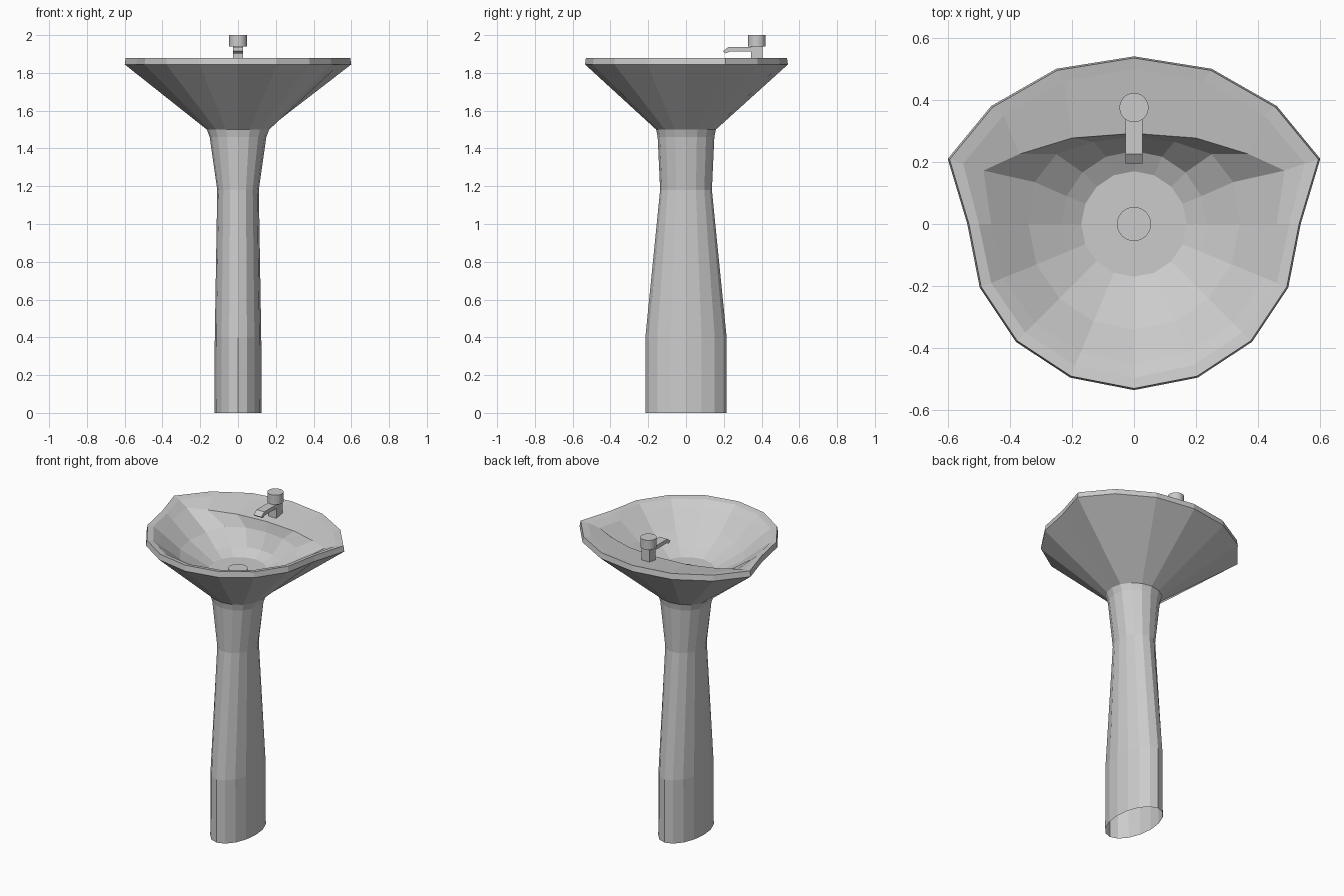
import bpy, bmesh, math
from mathutils import Vector

if "Cube" in bpy.data.objects:
    bpy.data.objects.remove(bpy.data.objects["Cube"])

SIDES = 16


def mirrored(half):
    """Half ring from back (x=0) to front (x=0) -> closed 16-point ring."""
    return half + [(-x, y, z) for x, y, z in reversed(half[1:-1])]


def ellipse(rx, ry, z):
    return [(rx * math.sin(a), ry * math.cos(a), z)
            for a in (2 * math.pi * i / SIDES for i in range(SIDES))]


def scaled(ring, s, z):
    return [(x * s, y * s, z) for x, y, _ in ring]


def make_object(name, bm):
    bmesh.ops.recalc_face_normals(bm, faces=bm.faces)
    mesh = bpy.data.meshes.new(name)
    bm.to_mesh(mesh)
    bm.free()
    obj = bpy.data.objects.new(name, mesh)
    bpy.context.collection.objects.link(obj)
    return obj


def loft(name, rings, cap_end=False):
    bm = bmesh.new()
    rows = [[bm.verts.new(p) for p in r] for r in rings]
    for a, b in zip(rows, rows[1:]):
        for i in range(SIDES):
            j = (i + 1) % SIDES
            bm.faces.new((a[i], a[j], b[j], b[i]))
    if cap_end:
        bm.faces.new(rows[-1])
    return make_object(name, bm)


def cylinder(name, r, x, y, z0, z1):
    bpy.ops.mesh.primitive_cylinder_add(vertices=24, radius=r, depth=z1 - z0,
                                        location=(x, y, (z0 + z1) / 2))
    bpy.context.object.name = name


# pedestal: round neck flowing into an elliptical foot, open underneath
loft("pedestal", [ellipse(.125, .215, 0), ellipse(.123, .215, .4),
                  ellipse(.11, .137, 1.18), ellipse(.15, .15, 1.46),
                  ellipse(.165, .158, 1.5)])

# basin: outer shell, rim, sloping back deck, bowl and floor in one surface
outline = mirrored([(x, y, 1.845) for x, y in (
    (0, .54), (.25, .50), (.46, .38), (.60, .21), (.537, 0),
    (.497, -.205), (.38, -.38), (.205, -.495), (0, -.535))])
rim_inner = mirrored([(x, y, 1.873) for x, y in (
    (0, .50), (.225, .46), (.42, .35), (.55, .195), (.50, 0),
    (.46, -.19), (.35, -.35), (.19, -.455), (0, -.495))])
deck_edge = mirrored([
    (0, .292, 1.842), (.2, .277, 1.842), (.37, .225, 1.844), (.485, .172, 1.85),
    (.46, 0, 1.84), (.42, -.173, 1.84), (.32, -.32, 1.84),
    (.173, -.415, 1.84), (0, -.45, 1.84)])
circle = ellipse(.34, .34, 1.745)
bowl_mid = mirrored([(0, .282, 1.78), (.13, .265, 1.78), (.25, .225, 1.77),
                     (.32, .135, 1.75)] + circle[4:9])
loft("basin", [ellipse(.165, .158, 1.5), outline, scaled(outline, .99, 1.88),
               rim_inner, deck_edge, bowl_mid, ellipse(.235, .235, 1.685),
               ellipse(.17, .17, 1.65)], cap_end=True)

# drain
cylinder("drain", .055, 0, 0, 1.645, 1.66)

# faucet: side profile extruded across x, with a round knob on top
profile = [(.345, 1.84), (.405, 1.84), (.405, 1.94), (.345, 1.94), (.345, 1.937),
           (.225, 1.937), (.195, 1.915), (.21, 1.903), (.232, 1.913), (.345, 1.913)]
bm = bmesh.new()
face = bm.faces.new([bm.verts.new((-.027, y, z)) for y, z in profile])
ext = bmesh.ops.extrude_face_region(bm, geom=[face])
bmesh.ops.translate(bm, vec=Vector((.054, 0, 0)),
                    verts=[v for v in ext["geom"] if isinstance(v, bmesh.types.BMVert)])
make_object("faucet_spout", bm)
cylinder("faucet_knob", .047, 0, .375, 1.94, 2.0)
